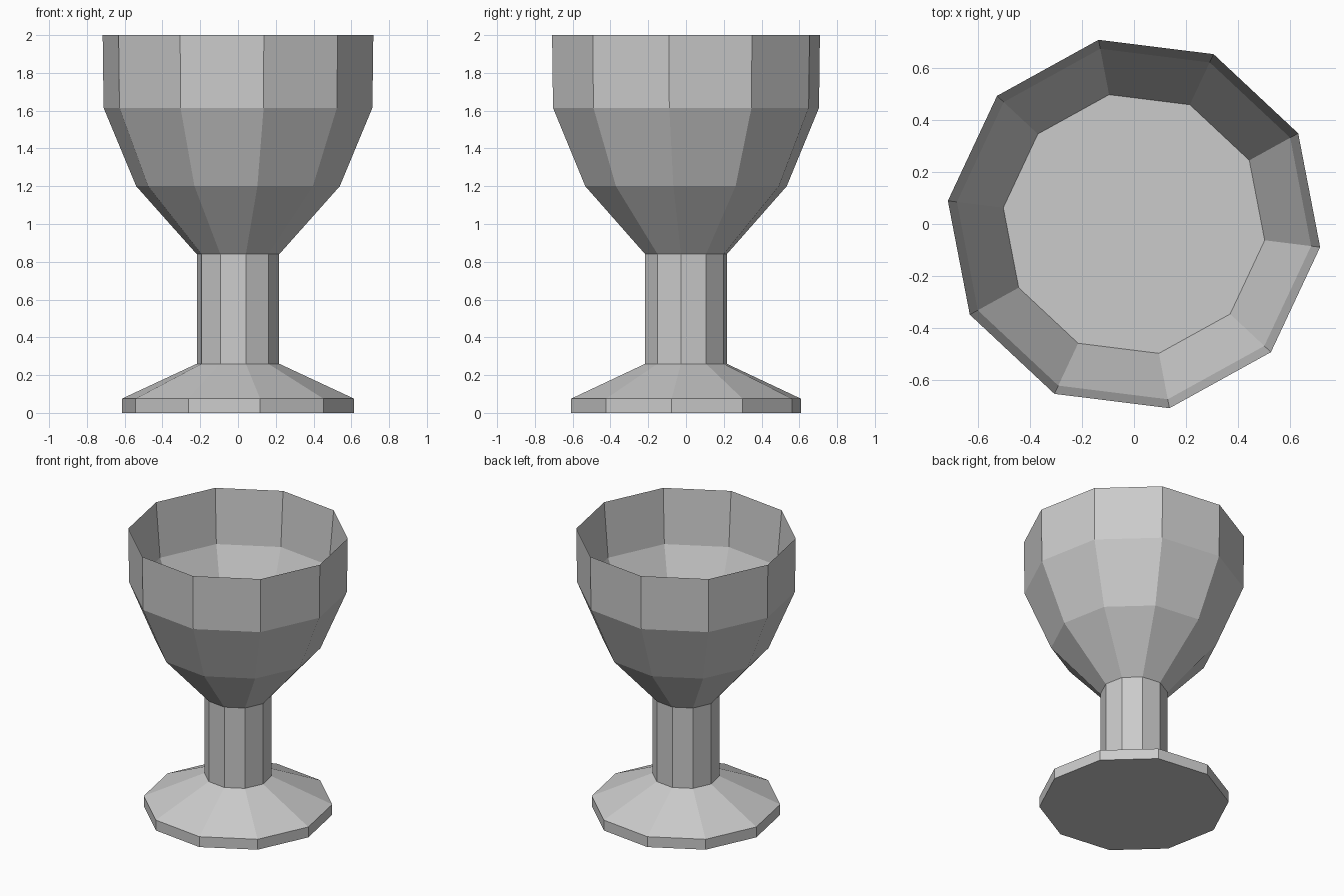
import bpy, bmesh
from math import cos, sin, radians

if "Cube" in bpy.data.objects:
    bpy.data.objects.remove(bpy.data.objects["Cube"])

SIDES = 10
TURN = radians(-7.1)

# (radius, height) from the foot, up the outside, over the thin rim, down inside
PROFILE = [
    (0.62, 0.0), (0.62, 0.075),       # foot edge
    (0.22, 0.26), (0.22, 0.84),       # stem
    (0.543, 1.2), (0.717, 1.615),     # bowl outside
    (0.722, 2.0),                     # rim
    (0.687, 1.61), (0.507, 1.21),     # bowl inside
]


def ring(bm, r, z):
    step = radians(360 / SIDES)
    return [bm.verts.new((r * cos(TURN + i * step), r * sin(TURN + i * step), z))
            for i in range(SIDES)]


bm = bmesh.new()
rings = [ring(bm, r, z) for r, z in PROFILE]

# Facets between neighbouring rings
for low, high in zip(rings, rings[1:]):
    for i in range(SIDES):
        j = (i + 1) % SIDES
        bm.faces.new((low[i], low[j], high[j], high[i]))

# Underside of the foot and floor of the bowl
bm.faces.new(rings[0][::-1])
bm.faces.new(rings[-1])

mesh = bpy.data.meshes.new("goblet")
bm.to_mesh(mesh)
bm.free()
goblet = bpy.data.objects.new("goblet", mesh)
bpy.context.collection.objects.link(goblet)
